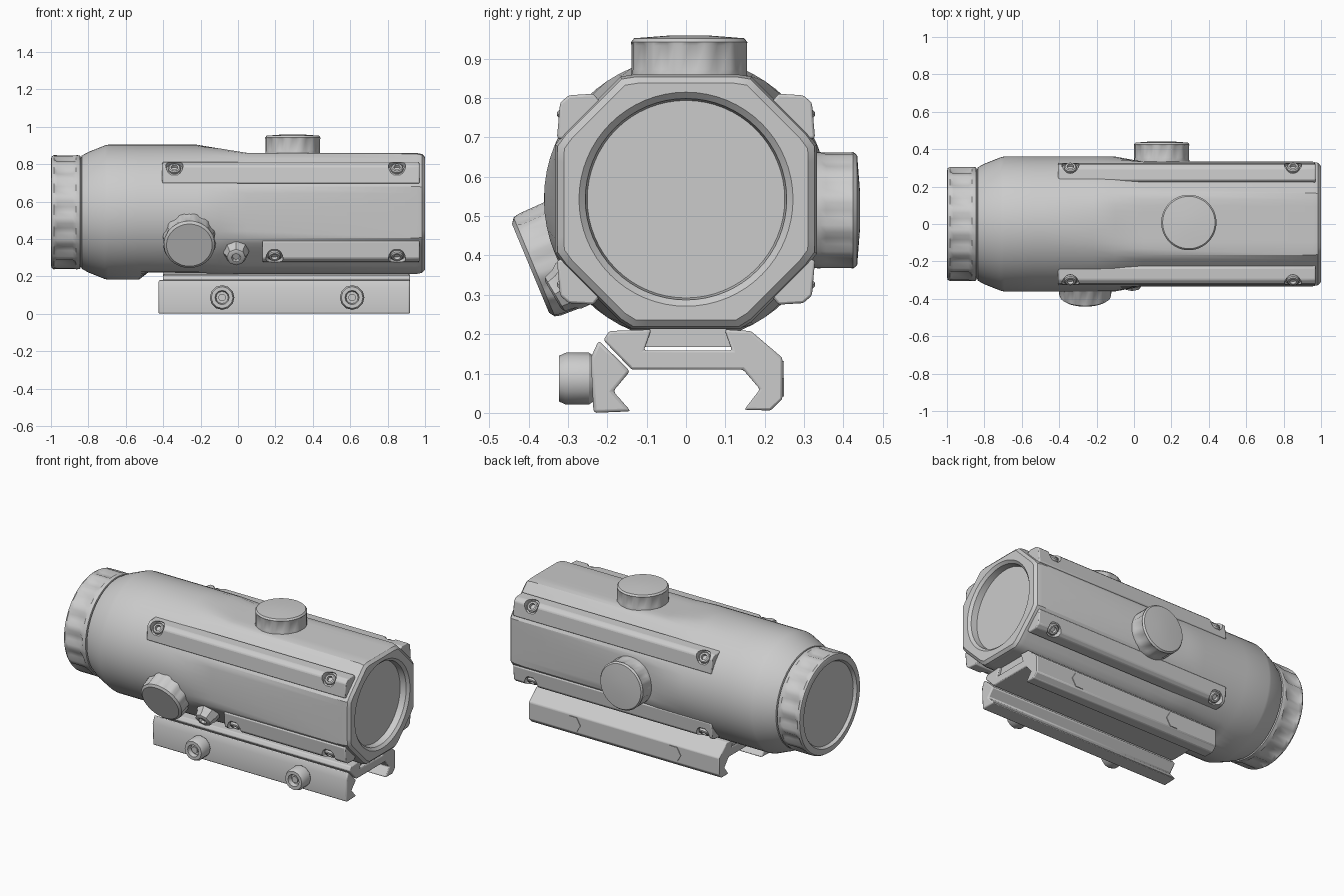
import bpy, bmesh, math
from mathutils import Vector

if "Cube" in bpy.data.objects:
    bpy.data.objects.remove(bpy.data.objects["Cube"])

CZ = 0.543  # height of the optical axis


def loft(name, rings, caps=(True, True)):
    """Skin a list of equal-length point rings into one mesh object."""
    bm = bmesh.new()
    loops = [[bm.verts.new(p) for p in r] for r in rings]
    n = len(loops[0])
    for a, b in zip(loops, loops[1:]):
        for i in range(n):
            bm.faces.new((a[i], a[(i + 1) % n], b[(i + 1) % n], b[i]))
    if caps[0]:
        bm.faces.new(loops[0])
    if caps[1]:
        bm.faces.new(loops[-1])
    bmesh.ops.recalc_face_normals(bm, faces=bm.faces)
    me = bpy.data.meshes.new(name)
    bm.to_mesh(me)
    bm.free()
    ob = bpy.data.objects.new(name, me)
    bpy.context.collection.objects.link(ob)
    return ob


def spin(name, base, axis, prof, n=24, flute=0.0, period=4, caps=(True, True)):
    """Turned part along an axis; prof = (height, radius, fluted?)."""
    q = Vector(axis).to_track_quat('Z', 'Y')
    rings = []
    for p in prof:
        ring = []
        for i in range(n):
            a = 2 * math.pi * i / n
            cut = flute if len(p) > 2 and i % period < period // 2 else 0
            r = p[1] - cut
            ring.append(Vector(base) + q @ Vector((r * math.cos(a), r * math.sin(a), p[0])))
        rings.append(ring)
    return loft(name, rings, caps)


def prism(name, pts, x0, x1, bevel=0.006):
    """Extrude a (y, z) profile along x with softened edges."""
    ob = loft(name, [[(x, y, z) for y, z in pts] for x in (x0, x1)])
    if bevel:
        m = ob.modifiers.new("bevel", 'BEVEL')
        m.width, m.segments, m.limit_method = bevel, 2, 'ANGLE'
    return ob


def body_ring(x, R, top, side, diag, bottom, s=1.0, n=64):
    """Circle of radius R clipped by eight flats."""
    flats = [side, diag, top, diag, side, diag, bottom, diag]
    ring = []
    for i in range(n):
        a = 2 * math.pi * i / n
        r = R
        for k, f in enumerate(flats):
            c = math.cos(a - k * math.pi / 4)
            if c > 0.7:
                r = min(r, f / c)
        ring.append((x, s * r * math.cos(a), CZ + s * r * math.sin(a)))
    return ring


# main tube: round at the rear, eight-sided toward the front, with a hollow lip
def disc(x, r):
    return body_ring(x, r, 1, 1, 1, 1)


octo = (0.36, 0.317, 0.333, 0.338, 0.33)
loft("main_tube", [
    disc(-0.84, 0.29), disc(-0.835, 0.303), disc(-0.80, 0.322), disc(-0.712, 0.357),
    disc(-0.695, 0.361), body_ring(-0.53, 0.361, 1, 1, 1, 0.361),
    body_ring(-0.48, 0.361, 1, 1, 1, 0.322), body_ring(-0.22, 0.361, 1, 1, 1, 0.325),
    body_ring(-0.10, 0.361, 0.341, 0.36, 0.356, 0.328), body_ring(0.05, *octo),
    body_ring(0.955, *octo), body_ring(0.985, *octo, s=0.98), body_ring(1.0, *octo, s=0.93),
    disc(1.0, 0.272), disc(0.985, 0.256), disc(0.94, 0.25)], caps=(True, False))
spin("front_lens", (0.935, 0, CZ), (1, 0, 0), [(0, 0.255), (0.012, 0.255)], 48)

# eyepiece ring with shallow grip scallops
spin("eyepiece_ring", (-0.83, 0, CZ), (-1, 0, 0), [
    (0, 0.292), (0.012, 0.292), (0.014, 0.303), (0.035, 0.306), (0.055, 0.306, 1),
    (0.135, 0.306, 1), (0.155, 0.305), (0.166, 0.298), (0.17, 0.285), (0.17, 0.262),
    (0.155, 0.252), (0.13, 0.25)], 64, 0.016, 4, (True, False))
spin("rear_lens", (-0.97, 0, CZ), (-1, 0, 0), [(0, 0.254), (0.012, 0.254)], 48)

# adjustment knobs on top and far side
knob = [(-0.03, 0.146), (0.0, 0.148), (0.015, 0.148, 1), (0.075, 0.148, 1),
        (0.084, 0.148), (0.094, 0.14), (0.101, 0.05)]
spin("top_knob", (0.293, 0.008, 0.858), (0, 0, 1), knob, 48, 0.007)
spin("side_knob", (0.148, 0.341, 0.515), (0, 1, 0), knob, 48, 0.007)

# tilted brightness knob on the near side
spin("tilted_knob", (-0.26, -0.395, 0.367), (0, -0.923, -0.385), [
    (-0.17, 0.13), (-0.1, 0.143), (-0.09, 0.143, 1), (-0.025, 0.141, 1),
    (-0.01, 0.136), (0, 0.122)], 48, 0.008)
# small cap screw beside it
spin("small_cap", (-0.01, -0.26, 0.345), (0, -0.85, -0.5), [
    (0, 0.07), (0.045, 0.066), (0.06, 0.056), (0.085, 0.05), (0.09, 0.04),
    (0.09, 0.025), (0.075, 0.02)], 8)

# four corner rails with pocketed screws
rail_pts = [(0.20, 0.225), (0.235, 0.268), (0.298, 0.264), (0.320, 0.245),
            (0.328, 0.155), (0.24, 0.14)]
screw = [(-0.03, 0.034), (0.020, 0.034), (0.026, 0.028), (0.026, 0.018), (0.01, 0.016)]
for sy, side in ((-1, "near"), (1, "far")):
    for sz, level in ((-1, "lower"), (1, "upper")):
        short = sy < 0 and sz < 0
        x0 = 0.13 if short else -0.405
        rail = prism(f"{side}_{level}_rail", [(sy * y, CZ + sz * z) for y, z in rail_pts], x0, 0.97)
        for i, x in enumerate((x0 + 0.065, 0.85)):
            base = (x, sy * 0.29, CZ + sz * 0.222)
            axis = (0, sy, sz)
            cut = spin("pocket_cutter", base, axis, [(0.008, 0.044), (0.1, 0.052)], 16)
            cut.hide_render = True
            cut.hide_set(True)
            m = rail.modifiers.new("pocket", 'BOOLEAN')
            m.operation, m.object, m.solver = 'DIFFERENCE', cut, 'EXACT'
            spin(f"{side}_{level}_rail_screw", base, axis, screw, 12)

# dovetail under the tube
prism("dovetail", [(-0.087, 0.23), (-0.105, 0.168), (0.115, 0.168), (0.097, 0.23)], -0.40, 0.90, 0)

# mount base with fixed jaw
prism("mount_base", [
    (-0.21, 0.185), (-0.195, 0.208), (-0.088, 0.212), (-0.107, 0.159), (0.117, 0.159),
    (0.098, 0.212), (0.165, 0.208), (0.245, 0.14), (0.245, 0.035), (0.215, 0.006),
    (0.148, 0.008), (0.188, 0.06), (0.145, 0.11), (-0.138, 0.11)], -0.40, 0.92)

# movable clamp jaw
prism("clamp_jaw", [
    (-0.222, 0.184), (-0.142, 0.106), (-0.185, 0.055), (-0.14, 0.004), (-0.235, 0.0),
    (-0.242, 0.14)], -0.425, 0.92, 0.008)

# clamp thumb nuts and the bolt heads behind
for x in (-0.085, 0.61):
    spin("clamp_nut", (x, -0.235, 0.087), (0, -1, 0), [
        (0, 0.058), (0.012, 0.066), (0.07, 0.066), (0.088, 0.058), (0.088, 0.038),
        (0.062, 0.032)], 12)
    spin("clamp_bolt_shaft", (x, -0.23, 0.087), (0, -1, 0), [(0, 0.02), (0.08, 0.02)], 12)
    spin("clamp_bolt_head", (x, 0.235, 0.087), (0, 1, 0), [(0, 0.052), (0.014, 0.052)], 6)

# smooth shading with crisp edges
for ob in list(bpy.context.scene.objects):
    if not ob.hide_render:
        ob.select_set(True)
        bpy.context.view_layer.objects.active = ob
bpy.ops.object.shade_smooth_by_angle(angle=math.radians(32))
